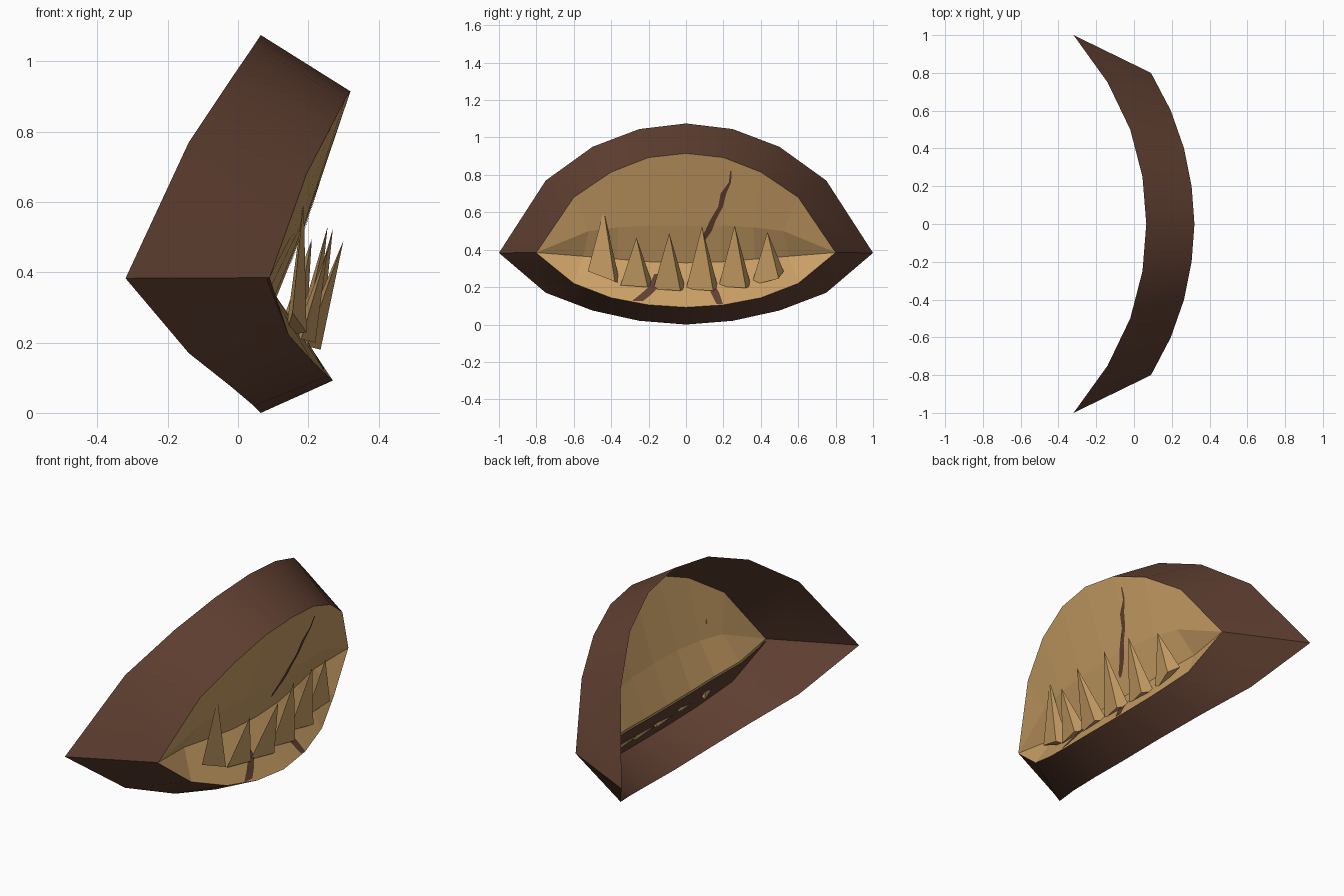
import bpy, bmesh
from mathutils import Vector
from mathutils.bvhtree import BVHTree

if "Cube" in bpy.data.objects:
    bpy.data.objects.remove(bpy.data.objects["Cube"])


def material(name, col):
    m = bpy.data.materials.new(name)
    m.diffuse_color = (*col, 1)
    m.use_nodes = True
    m.node_tree.nodes["Principled BSDF"].inputs["Base Color"].default_value = m.diffuse_color
    return m


BROWN = material("dark brown", (0.118, 0.051, 0.031))
TAN = material("tan", (0.58, 0.345, 0.13))


def make(name, verts, faces, mat, smooth=False):
    me = bpy.data.meshes.new(name)
    me.from_pydata([tuple(v) for v in verts], [], faces)
    me.materials.append(mat)
    bm = bmesh.new()
    bm.from_mesh(me)
    bmesh.ops.remove_doubles(bm, verts=bm.verts, dist=1e-4)
    bmesh.ops.dissolve_degenerate(bm, edges=bm.edges, dist=1e-5)
    bm.to_mesh(me)
    bm.free()
    for p in me.polygons:
        p.use_smooth = smooth
    ob = bpy.data.objects.new(name, me)
    bpy.context.collection.objects.link(ob)
    return ob


def loft(name, rows, mat, smooth=False):
    n = len(rows[0])
    verts = [v for r in rows for v in r]
    faces = [(j * n + i, j * n + i + 1, (j + 1) * n + i + 1, (j + 1) * n + i)
             for j in range(len(rows) - 1) for i in range(n - 1)]
    return make(name, verts, faces, mat, smooth)


def mirrored(half):
    """Row of points from -y to +y, from points given corner -> centre."""
    return ([Vector((x, -y, z)) for x, y, z in half] +
            [Vector(p) for p in half[-2::-1]])


# Rims: outer opening (back) and inner opening (front), upper and lower arcs
out_up = mirrored([(-.32, 1, .383), (-.14, .75, .77), (-.02, .5, .95),
                   (.045, .25, 1.045), (.065, 0, 1.075)])
out_lo = mirrored([(-.32, 1, .383), (-.14, .75, .17), (-.02, .5, .075),
                   (.045, .25, .02), (.065, 0, 0)])
in_up = mirrored([(.09, .8, .385), (.195, .6, .68), (.265, .4, .815),
                  (.305, .2, .893), (.32, 0, .915)])
in_lo = mirrored([(.09, .8, .385), (.145, .6, .22), (.215, .4, .143),
                  (.255, .2, .105), (.27, 0, .092)])
# Rows inside the mouth
middle = mirrored([(.09, .8, .385), (.15, .52, .50), (.172, .36, .52),
                   (.186, .19, .53), (.19, 0, .53)])
crease = mirrored([(.09, .8, .385), (.068, .55, .365), (.09, .37, .35),
                   (.105, .19, .335), (.11, 0, .33)])

# Brown lips
loft("upper_lip", [in_up, out_up], BROWN, True)
loft("lower_lip", [out_lo, in_lo], BROWN, True)

# Tan lining of the mouth, with a brown underside below the floor
roof = loft("mouth_roof", [crease, middle, in_up], TAN)
floor = loft("mouth_floor", [in_lo, crease], TAN)
off = Vector((-.008, 0, -.005))
loft("floor_underside", [in_lo, [p + off for p in crease]], BROWN)

# Row of pointed teeth: centre y, base x, base z, tip x, tip z
teeth = [(-.44, .165, .245, .187, .61), (-.265, .19, .205, .255, .465),
         (-.09, .205, .185, .30, .49), (.085, .205, .185, .27, .525),
         (.26, .19, .20, .255, .53), (.435, .165, .24, .21, .495)]
for i, (y, bx, bz, tx, tz) in enumerate(teeth):
    slope = .035 * (1 if y > .3 else -1 if y < -.3 else 0)
    base = [(bx - .01, y - .085, bz + .005 - slope),
            (bx + .03, y + .06, bz - .005 + slope * .3),
            (bx - .03, y + .087, bz + .01 + slope)]
    make(f"tooth_{i + 1}", base + [(tx, y, tz)],
         [(0, 1, 3), (1, 2, 3), (2, 0, 3), (2, 1, 0)], TAN)


# Cracks: thin plates laid on the lining
def crack(name, target, pts):
    tree = BVHTree.FromPolygons([v.co for v in target.data.vertices],
                                [p.vertices for p in target.data.polygons])
    rows = []
    for (y0, z0, w0), (y1, z1, w1) in zip(pts, pts[1:]):
        for k in range(5):
            t = k / 4
            y, z, w = y0 + (y1 - y0) * t, z0 + (z1 - z0) * t, w0 + (w1 - w0) * t
            row = []
            for s in (-.5, .5):
                hit = tree.ray_cast(Vector((2, y + s * w, z)), Vector((-1, 0, 0)))[0]
                if hit:
                    row.append(hit + Vector((.005, 0, 0)))
            if len(row) == 2:
                rows.append(row)
    loft(name, rows, BROWN)


crack("roof_crack", roof, [(.24, .82, .008), (.235, .76, .012), (.20, .70, .03),
                           (.185, .63, .025), (.145, .56, .03), (.12, .50, .035),
                           (.08, .44, .03), (.07, .42, .012)])
crack("left_floor_crack", floor, [(-.16, .27, .02), (-.175, .20, .05),
                                  (-.21, .165, .06), (-.26, .125, .06)])
crack("right_floor_crack", floor, [(.14, .21, .03), (.155, .17, .045),
                                   (.18, .11, .035)])
